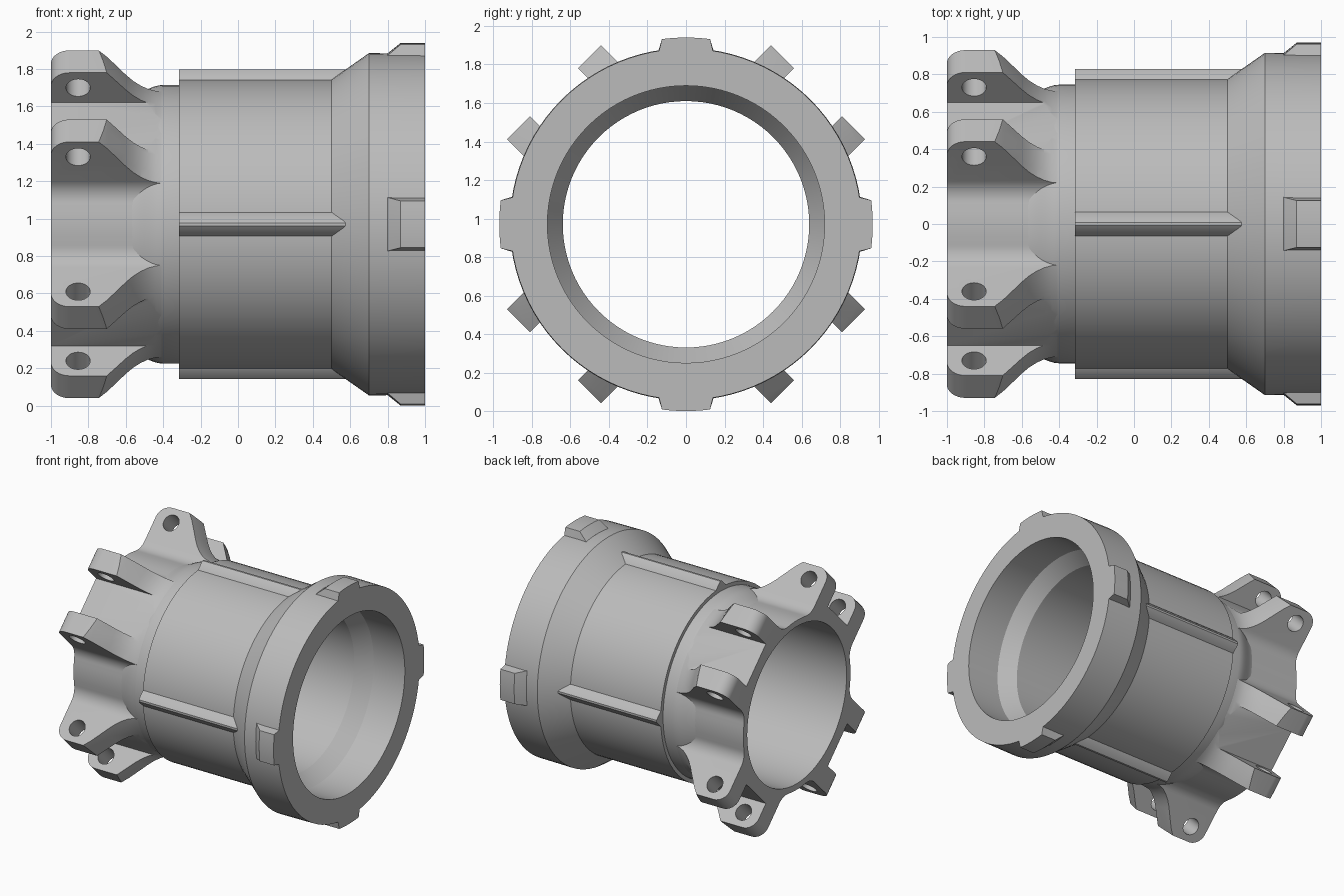
import bpy, bmesh, math
from mathutils import Matrix, Vector

if "Cube" in bpy.data.objects:
    bpy.data.objects.remove(bpy.data.objects["Cube"])

AXIS_Z = 0.97
SEG = 96
grey = bpy.data.materials.new("light_grey")
grey.diffuse_color = (0.5, 0.5, 0.5, 1)
grey.use_nodes = True
grey.node_tree.nodes["Principled BSDF"].inputs["Base Color"].default_value = grey.diffuse_color


def make(name, bm, cutter=False):
    """Turn a bmesh built around the x axis into an object."""
    bmesh.ops.recalc_face_normals(bm, faces=bm.faces)
    bm.transform(Matrix.Translation((0, 0, AXIS_Z)))
    me = bpy.data.meshes.new(name)
    bm.to_mesh(me)
    bm.free()
    ob = bpy.data.objects.new(name, me)
    bpy.context.collection.objects.link(ob)
    me.materials.append(grey)
    ob.hide_render = cutter
    return ob


def smooth(ob, angle=28):
    bpy.ops.object.select_all(action='DESELECT')
    ob.select_set(True)
    bpy.context.view_layer.objects.active = ob
    bpy.ops.object.shade_smooth_by_angle(angle=math.radians(angle))


def revolve(name, profile, cutter=False):
    """Spin a closed (x, radius) loop around the x axis."""
    bm = bmesh.new()
    rings = []
    for i in range(SEG):
        a = 2 * math.pi * i / SEG
        rings.append([bm.verts.new((x, r * math.cos(a), r * math.sin(a))) for x, r in profile])
    n = len(profile)
    for i in range(SEG):
        p, q = rings[i], rings[(i + 1) % SEG]
        for j in range(n):
            k = (j + 1) % n
            bm.faces.new((p[j], p[k], q[k], q[j]))
    return make(name, bm, cutter)


def boolean(ob, cutter, op):
    mod = ob.modifiers.new(op.lower(), 'BOOLEAN')
    mod.operation, mod.object, mod.solver = op, cutter, 'EXACT'
    bpy.context.view_layer.objects.active = ob
    bpy.ops.object.modifier_apply(modifier=mod.name)
    bpy.data.objects.remove(cutter)


# Barrel: stepped tube with flared collar and counterbore
blend = [(-0.6 + 0.2 * i / 8, 0.685 + 0.06 * (3 * (i / 8) ** 2 - 2 * (i / 8) ** 3)) for i in range(9)]
barrel = revolve("barrel", blend + [
    (-0.315, 0.745), (-0.315, 0.775), (0.5, 0.775), (0.7, 0.915), (1, 0.912),
    (1, 0.72), (0.72, 0.72), (0.6, 0.64), (-0.38, 0.64), (-0.38, 0.66), (-0.6, 0.66)])
smooth(barrel)

# Lug flange: cross-section with four clevis pairs and filleted scallops
FLOOR, FIL, TOP, OUT, INN = 0.69, 0.134, 0.969, 0.346, 0.177
cd, ct = 0.67, -(OUT + FIL)
c_ang = math.atan2(ct, cd)
half = []
for i in range(9):
    a = math.pi + c_ang + (math.pi / 2 - math.pi - c_ang) * i / 8
    half.append((cd + FIL * math.cos(a), ct + FIL * math.sin(a)))
half += [(TOP, -OUT), (TOP, -INN), (0.742, -INN)]
clevis = half + [(d, -t) for d, t in reversed(half)]
outline = []
for k in range(4):
    base = math.radians(45 + 90 * k)
    c, s = math.cos(base), math.sin(base)
    outline += [(d * c - t * s, d * s + t * c) for d, t in clevis]
    gap = math.pi / 2 + 2 * c_ang
    for i in range(1, 5):
        a = base - c_ang + gap * i / 5
        outline.append((FLOOR * math.cos(a), FLOOR * math.sin(a)))

bm = bmesh.new()
front = [bm.verts.new((-1, y, z)) for y, z in outline]
back = [bm.verts.new((-0.38, y, z)) for y, z in outline]
bm.faces.new(front)
bm.faces.new(back[::-1])
for i in range(len(front)):
    j = (i + 1) % len(front)
    bm.faces.new((front[i], back[i], back[j], front[j]))
# Round the outer end corner of every lug
tips = [e for e in bm.edges if all(v.co.x < -0.99 and math.hypot(v.co.y, v.co.z) > 0.97 for v in e.verts)]
bmesh.ops.bevel(bm, geom=tips, offset=0.1, segments=8, profile=0.5, affect='EDGES')
flange = make("lug_flange", bm)

# Trim the lugs with a flared cone, then bore the centre
flare = revolve("flare_trim", [
    (-1.1, 0.3), (-1.1, 1.2), (-0.9, 1.18), (-0.745, 1.029), (-0.7, 0.983), (-0.6, 0.858),
    (-0.56, 0.815), (-0.52, 0.783), (-0.48, 0.76), (-0.44, 0.747), (-0.4, 0.743),
    (-0.3, 0.74), (-0.3, 0.3)], True)
boolean(flange, flare, 'INTERSECT')
bore = revolve("bore_cutter", [(-1.2, 0.2), (-1.2, 0.64), (-0.2, 0.64), (-0.2, 0.2)], True)
boolean(flange, bore, 'DIFFERENCE')

# Pin holes through each clevis pair
for k in range(4):
    base = math.radians(45 + 90 * k)
    axis = Vector((0, -math.sin(base), math.cos(base)))
    centre = Vector((-0.855, 0.855 * math.cos(base), 0.855 * math.sin(base)))
    bm = bmesh.new()
    m = Matrix.Translation(centre) @ axis.to_track_quat('Z', 'Y').to_matrix().to_4x4()
    bmesh.ops.create_cone(bm, cap_ends=True, segments=32, radius1=0.065, radius2=0.065, depth=0.8, matrix=m)
    boolean(flange, make("pin_cutter", bm, True), 'DIFFERENCE')
smooth(flange)


def loft(name, sections, turn):
    """Join equal cross-sections of (x, y, z) points, capped, turned about x."""
    bm = bmesh.new()
    rows = [[bm.verts.new(p) for p in sec] for sec in sections]
    n = len(rows[0])
    for p, q in zip(rows, rows[1:]):
        for j in range(n):
            bm.faces.new((p[j], p[(j + 1) % n], q[(j + 1) % n], q[j]))
    bm.faces.new(rows[0])
    bm.faces.new(rows[-1][::-1])
    bm.transform(Matrix.Rotation(turn, 4, 'X'))
    smooth(make(name, bm))


def tab_section(x, r, w):
    top = [(x, y, math.sqrt(r * r - y * y)) for y in (w * i / 4 for i in range(-4, 5))]
    return [(x, -0.147, 0.87)] + top + [(x, 0.147, 0.87)]


# Long ribs on the barrel and locking tabs on the collar, four of each
rib = [(-0.068, 0.76), (-0.062, 0.775), (-0.02, 0.818), (-0.008, 0.828),
       (0.008, 0.828), (0.02, 0.818), (0.062, 0.775), (0.068, 0.76)]
for k in range(4):
    turn = math.pi / 2 * k
    loft("rib", [[(x, y, z) for y, z in rib] for x in (-0.315, 0.6)], turn)
    loft("collar_tab", [tab_section(0.8, 0.914, 0.143), tab_section(0.87, 0.97, 0.125),
                        tab_section(1.0, 0.97, 0.125)], turn)
